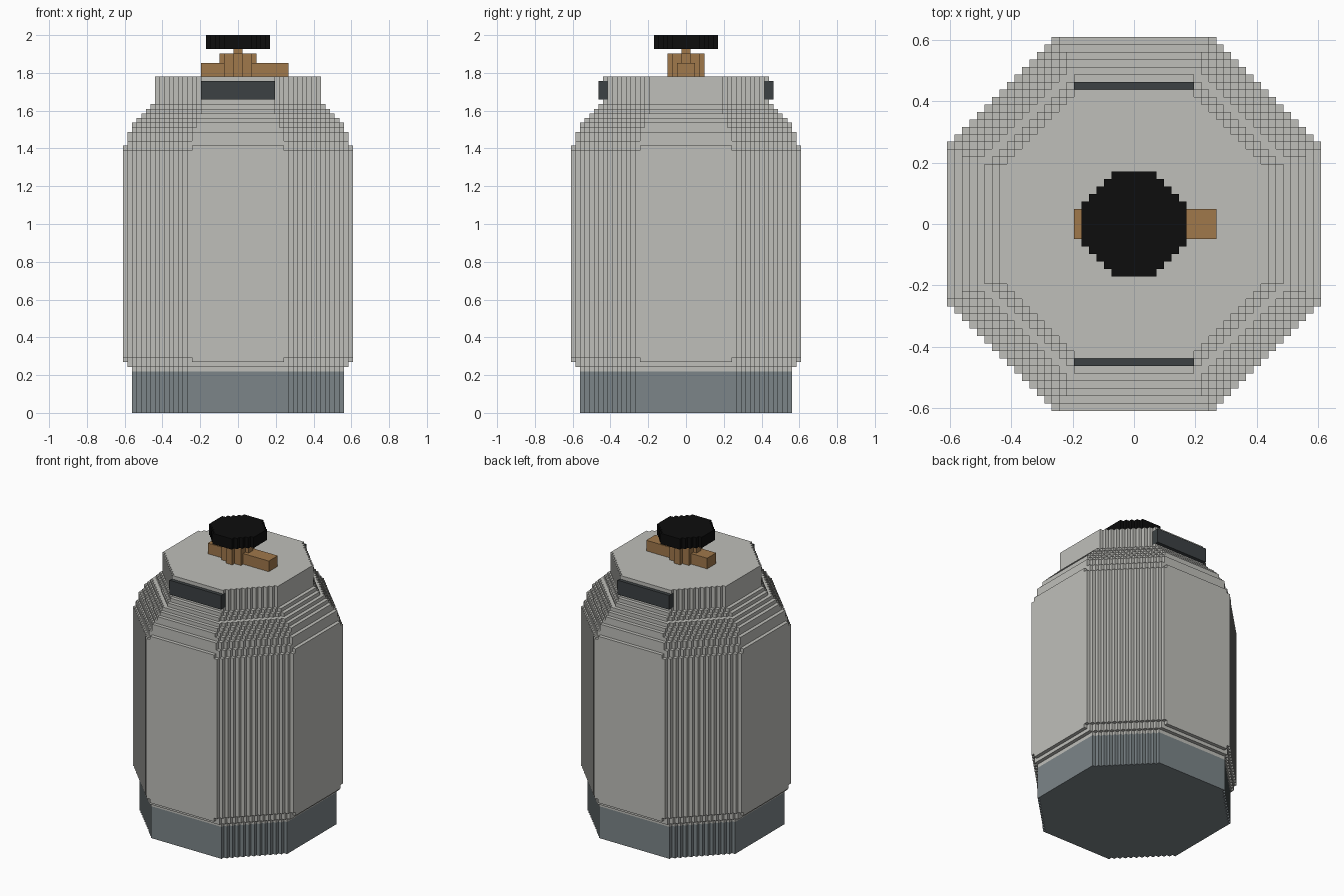
import bpy

if "Cube" in bpy.data.objects:
    bpy.data.objects.remove(bpy.data.objects["Cube"])

U = 2 / 82  # size of one block


def material(name, rgb):
    m = bpy.data.materials.new(name)
    m.diffuse_color = (*rgb, 1)
    m.use_nodes = True
    m.node_tree.nodes["Principled BSDF"].inputs["Base Color"].default_value = m.diffuse_color
    return m


GREY = material("light_grey", (0.52, 0.52, 0.49))
SLATE = material("slate_grey", (0.202, 0.235, 0.25))
DARK = material("dark_grey", (0.045, 0.053, 0.056))
BRASS = material("brass_brown", (0.352, 0.188, 0.07))
BLACK = material("black", (0.004, 0.004, 0.004))


def octagon(h, f):
    """Stepped octagon as half depth per block column: radius h, half flat f."""
    return [h if i < f else h - (i - f + 1) for i in range(h)]


def outline(cols):
    """Closed counter-clockwise stepped outline of a four-fold section."""
    quarter = []
    for i in reversed(range(len(cols))):
        if i == len(cols) - 1 or cols[i] != cols[i + 1]:
            quarter.append((i + 1, cols[i]))
        if i and cols[i - 1] != cols[i]:
            quarter.append((i, cols[i]))
    loop = []
    for _ in range(4):
        loop += quarter
        quarter = [(-y, x) for x, y in quarter]
    return loop


def make_object(name, verts, faces, mat):
    mesh = bpy.data.meshes.new(name)
    mesh.from_pydata([tuple(c * U for c in v) for v in verts], [], faces)
    mesh.materials.append(mat)
    obj = bpy.data.objects.new(name, mesh)
    bpy.context.collection.objects.link(obj)
    return obj


def stack(name, z, layers, mat, bottom=True, top=True):
    """Stack of stepped prisms; layers are (top height, columns)."""
    verts, faces = [], []

    def quad(*pts):
        faces.append(range(len(verts), len(verts) + 4))
        verts.extend(pts)

    def ledge(a, b, z):
        for i in range(max(len(a), len(b))):
            ya = a[i] if i < len(a) else 0
            yb = b[i] if i < len(b) else 0
            if ya == yb:
                continue
            lo, hi = sorted((ya, yb))
            for x in (i, -i - 1):
                for y0, y1 in ((lo, hi), (-hi, -lo)):
                    p = [(x, y0, z), (x + 1, y0, z), (x + 1, y1, z), (x, y1, z)]
                    quad(*(p if ya > yb else p[::-1]))

    prev = [] if bottom else layers[0][1]
    for z1, cols in layers:
        ledge(prev, cols, z)
        pts = outline(cols)
        for p, q in zip(pts, pts[1:] + pts[:1]):
            quad((*p, z), (*q, z), (*q, z1), (*p, z1))
        prev, z = cols, z1
    if top:
        ledge(prev, [], z)
    return make_object(name, verts, faces, mat)


def box(name, x0, x1, y0, y1, z0, z1, mat):
    verts = [(x, y, z) for z in (z0, z1) for x, y in ((x0, y0), (x1, y0), (x1, y1), (x0, y1))]
    faces = [(3, 2, 1, 0), (4, 5, 6, 7)] + [(i, (i + 1) % 4, (i + 1) % 4 + 4, i + 4) for i in range(4)]
    return make_object(name, verts, faces, mat)


# foot ring
stack("base", 0, [(9, octagon(23, 11))], SLATE, top=False)

# tank wall, stepped shoulder and cap: (top height, radius, half flat)
profile = [(10, 23, 11), (11, 24, 11), (12, 25, 10), (57, 25, 11), (58, 25, 10),
           (59, 24, 11), (61, 24, 10), (62, 23, 10), (63, 23, 9), (64, 22, 9),
           (65, 21, 9), (66, 20, 8), (67, 19, 8), (73, 18, 8)]
stack("tank_body", 9, [(z, octagon(h, f)) for z, h, f in profile], GREY, bottom=False)

# dark plates let into the front and back of the cap
for name, y0, y1 in (("front_plate", -19, -17), ("back_plate", 17, 19)):
    box(name, -8.03, 8.03, y0, y1, 68, 72, DARK)

# valve: stem, crossbar, spindle
stack("valve_stem", 73, [(78, [4, 3, 3, 1])], BRASS)
box("valve_outlet", -8, 11, -2, 2, 73, 76, BRASS)
box("valve_spindle", -1, 1, -1, 1, 78, 79, BRASS)

# handwheel
stack("handwheel", 79, [(82, octagon(7, 3))], BLACK)
